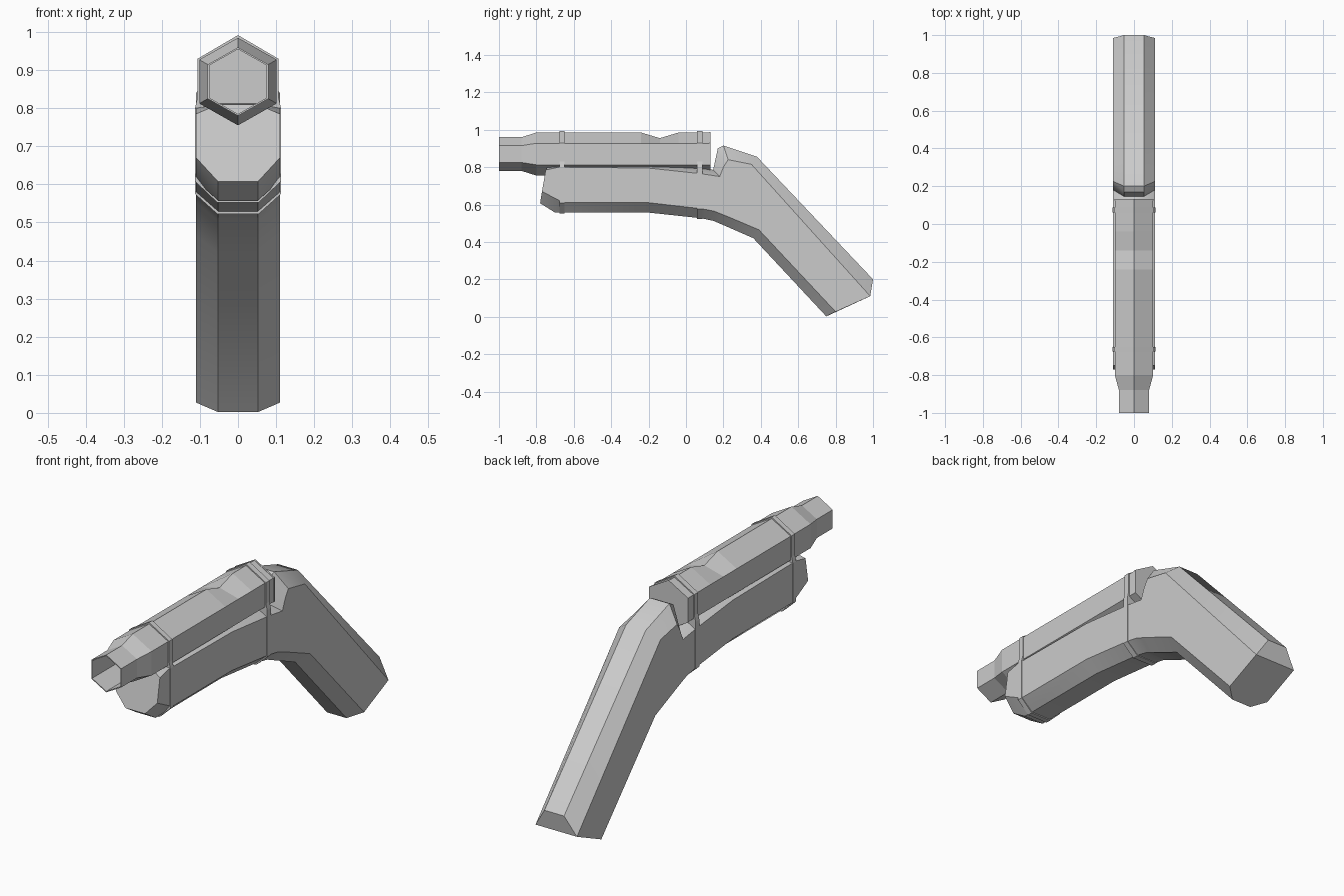
import bpy, bmesh, math

if "Cube" in bpy.data.objects:
    bpy.data.objects.remove(bpy.data.objects["Cube"])


def loft(name, rings, cap_start=True, cap_end=True):
    """Skin a list of equal-length closed rings of 3D points."""
    bm = bmesh.new()
    vs = [[bm.verts.new(p) for p in ring] for ring in rings]
    n = len(rings[0])
    for a, b in zip(vs, vs[1:]):
        for i in range(n):
            j = (i + 1) % n
            bm.faces.new((a[i], a[j], b[j], b[i]))
    if cap_start:
        bm.faces.new(vs[0])
    if cap_end:
        bm.faces.new(vs[-1])
    bmesh.ops.recalc_face_normals(bm, faces=bm.faces)
    me = bpy.data.meshes.new(name)
    bm.to_mesh(me)
    bm.free()
    ob = bpy.data.objects.new(name, me)
    bpy.context.collection.objects.link(ob)
    return ob


def hexagon(y, r, dip=0.0, cz=0.87):
    """Point-up hexagon; dip lowers only the top ridge."""
    ring = []
    for i in range(6):
        a = math.radians(90 + 60 * i)
        ring.append((r * math.cos(a) * 1.02, y, cz + r * math.sin(a) - (dip if i == 0 else 0)))
    return ring


# Hollow barrel: from the back end forward to the muzzle, then inside
barrel = [(0.132, 0.117, 0), (0.124, 0.117, 0), (0.124, 0.115, 0), (-0.04, 0.115, 0),
          (-0.14, 0.115, 0.03), (-0.24, 0.115, 0), (-0.80, 0.115, 0),
          (-0.88, 0.09, 0), (-1.0, 0.09, 0), (-1.0, 0.085, 0), (-0.88, 0.085, 0),
          (-0.5, 0.085, 0)]
loft("barrel", [hexagon(*s) for s in barrel])

# Stock: eight-sided section; each station is bottom, lower side, upper side, top as (y, z)
W, N = 0.11, 0.052
stations = [
    ((-0.78, 0.607), (-0.77, 0.67), (-0.75, 0.785), (-0.735, 0.81)),
    ((-0.70, 0.557), (-0.655, 0.61), (-0.68, 0.80), (-0.68, 0.812)),
    ((-0.20, 0.557), (-0.20, 0.61), (-0.20, 0.795), (-0.20, 0.812)),
    ((0.08, 0.527), (0.08, 0.578), (0.08, 0.765), (0.08, 0.80)),
    ((0.15, 0.512), (0.15, 0.565), (0.18, 0.75), (0.145, 0.785)),
    ((0.165, 0.505), (0.18, 0.553), (0.20, 0.80), (0.17, 0.90)),
    ((0.20, 0.49), (0.22, 0.537), (0.225, 0.84), (0.20, 0.915)),
    ((0.36, 0.42), (0.39, 0.465), (0.35, 0.815), (0.38, 0.855)),
    ((0.75, 0.002), (0.80, 0.027), (0.985, 0.11), (1.0, 0.20)),
]


def octagon(s):
    half = [(w, y, z) for w, (y, z) in zip((N, W, W, N), s)]
    return half + [(-x, y, z) for x, y, z in reversed(half)]


stock = loft("stock", [octagon(s) for s in stations], True, False)

# Butt end: flat base plus the small sloping face above it
bm = bmesh.new()
bm.from_mesh(stock.data)
bm.verts.ensure_lookup_table()
e = [bm.verts[len(bm.verts) - 8 + i] for i in range(8)]
bm.faces.new((e[0], e[1], e[2], e[5], e[6], e[7]))
bm.faces.new((e[2], e[3], e[4], e[5]))
bmesh.ops.recalc_face_normals(bm, faces=bm.faces)
bm.to_mesh(stock.data)
bm.free()
bpy.context.view_layer.objects.active = stock
stock.select_set(True)
bpy.ops.object.shade_smooth_by_angle(angle=math.radians(30))


# Straps around barrel and stock
def strap(name, y0, y1, low, side):
    half = [(0.054, low), (0.113, side), (0.113, 0.80), (0.106, 0.83), (0.106, 0.93)]
    outline = half + [(0, 0.992)] + [(-x, z) for x, z in reversed(half)]
    loft(name, [[(x, y, z) for x, z in outline] for y in (y0, y1)])


strap("front_strap", -0.675, -0.65, 0.552, 0.608)
strap("rear_strap", 0.06, 0.088, 0.522, 0.575)
